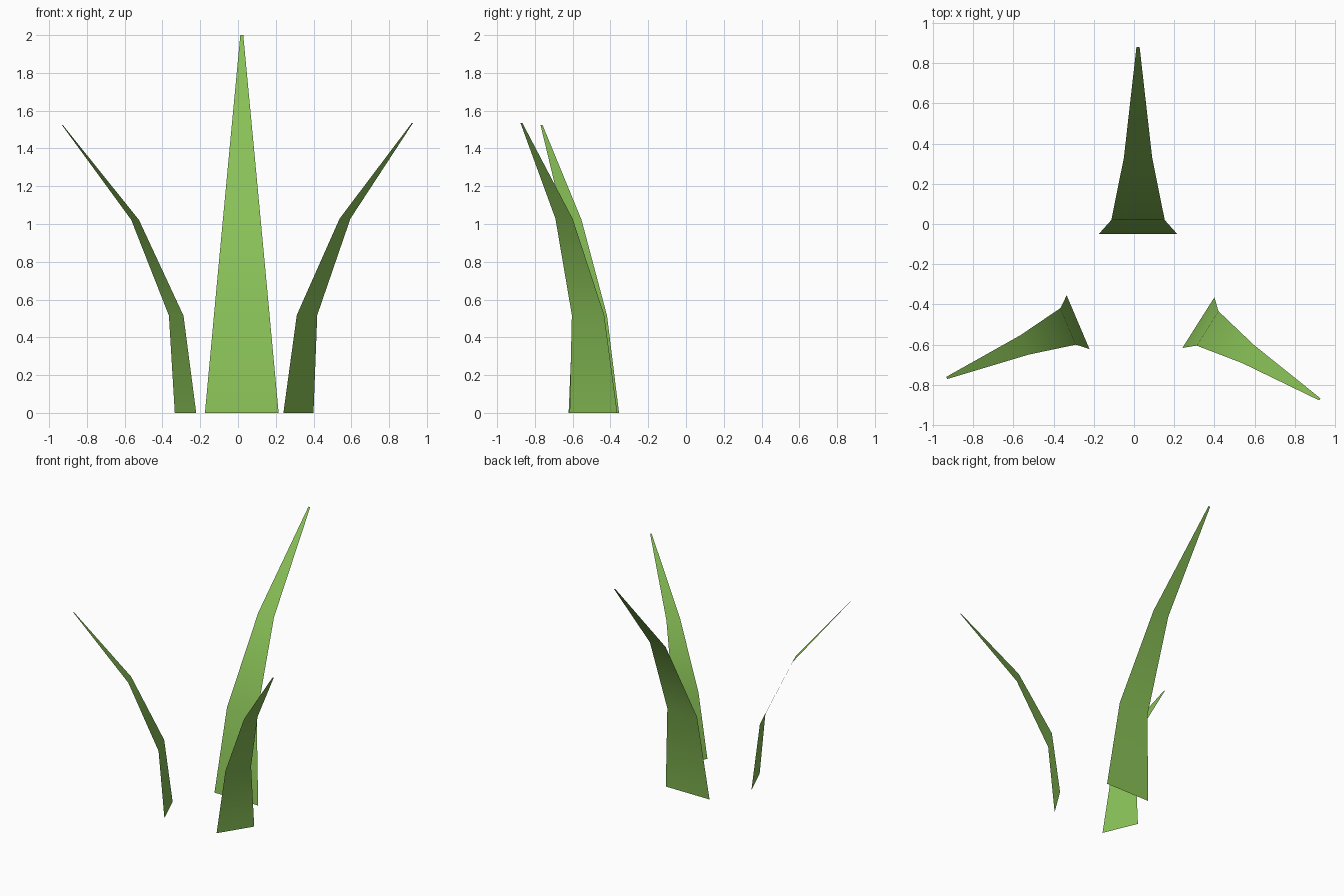
import bpy
import math
from mathutils import Vector

if "Cube" in bpy.data.objects:
    bpy.data.objects.remove(bpy.data.objects["Cube"])

green = bpy.data.materials.new("leaf green")
green.diffuse_color = (0.25, 0.53, 0.095, 1)
green.use_nodes = True
green.node_tree.nodes["Principled BSDF"].inputs["Base Color"].default_value = green.diffuse_color

# Blade profile: (outward lean, height, width factor)
PROFILE = [(0.0, 0.0, 1.0), (0.07, 0.675, 0.68), (0.38, 1.34, 0.36), (0.93, 2.0, 0.04)]


def blade(name, base, angle, height, half_width):
    """A thin, one-sheet grass blade bending towards the given angle."""
    a = math.radians(angle)
    out = Vector((math.cos(a), math.sin(a), 0))
    side = Vector((-out.y, out.x, 0))
    scale = height / 2.0
    verts = []
    for lean, z, w in PROFILE:
        centre = Vector((base[0], base[1], 0)) + out * lean * scale
        centre.z = z * scale
        verts += [centre + side * half_width * w, centre - side * half_width * w]
    faces = [(2 * i, 2 * i + 1, 2 * i + 3, 2 * i + 2) for i in range(len(PROFILE) - 1)]
    mesh = bpy.data.meshes.new(name)
    mesh.from_pydata(verts, [], faces)
    mesh.materials.append(green)
    mesh.shade_smooth()
    obj = bpy.data.objects.new(name, mesh)
    bpy.context.collection.objects.link(obj)


# Tall back blade and two shorter front blades
blade("tall_grass_blade", (0.02, -0.05), 90, 2.0, 0.195)
blade("left_grass_blade", (-0.278, -0.488), 203, 1.525, 0.145)
blade("right_grass_blade", (0.32, -0.49), -32.3, 1.535, 0.149)
